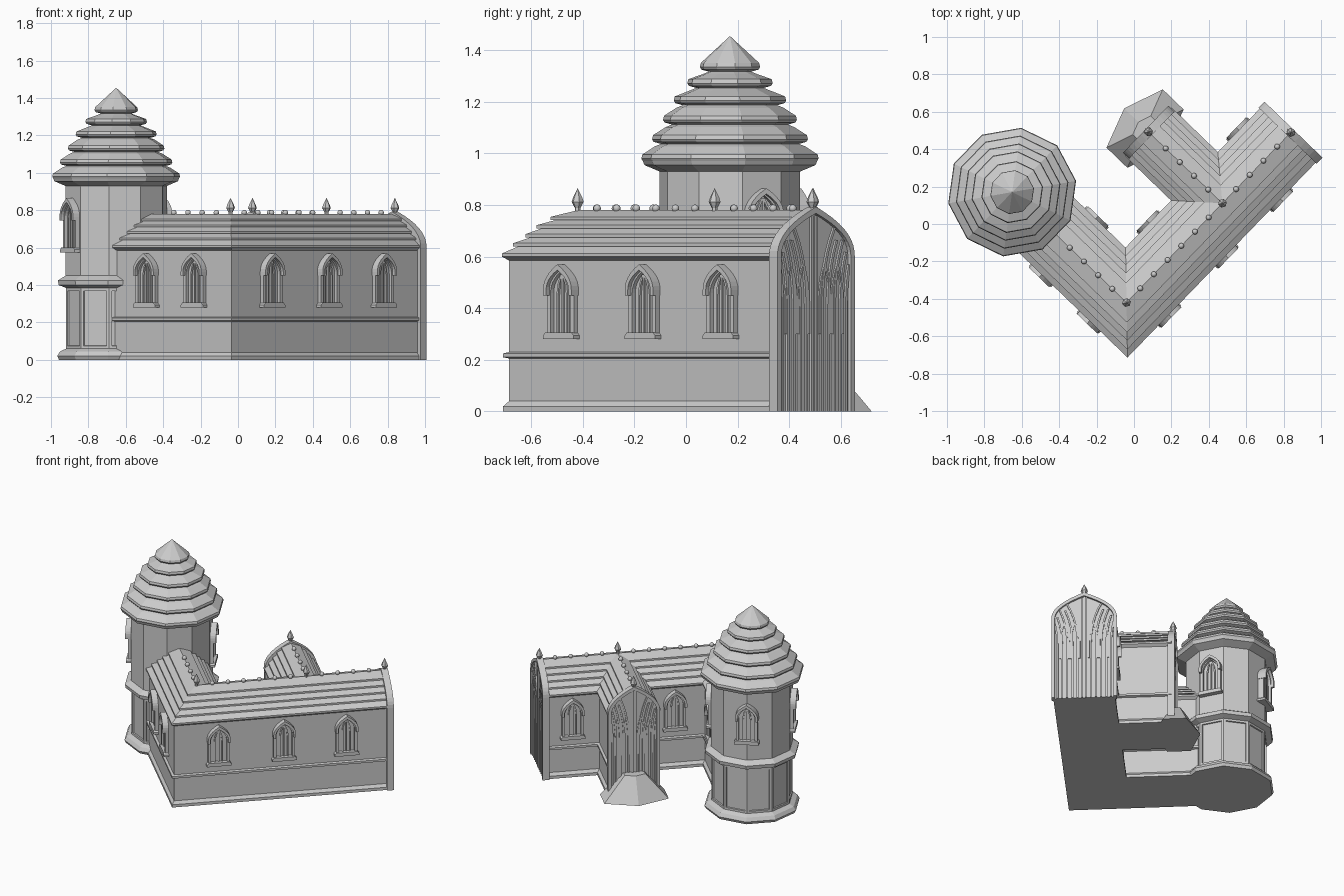
import bpy, bmesh, math
from mathutils import Matrix, Vector

cube = bpy.data.objects.get("Cube")
if cube:
    bpy.data.objects.remove(cube)

stone = bpy.data.materials.new("pale_grey_stone")
stone.use_nodes = True
GREY = (0.6, 0.6, 0.6, 1)
stone.diffuse_color = GREY
stone.node_tree.nodes["Principled BSDF"].inputs["Base Color"].default_value = GREY

# Plan frame: origin under the ridge corner, x along the long wing, y along the short wings
PLAN = Matrix.Translation((-0.04, -0.42, 0)) @ Matrix.Rotation(math.radians(46), 4, 'Z')
LONG, CROSS, SHORT, STEP = 1.265, 0.738, 0.85, 0.1054
CROSS_LEN = 0.55


def add(name, bm, mat=Matrix(), smooth=False):
    bm.transform(PLAN @ mat)
    bmesh.ops.recalc_face_normals(bm, faces=bm.faces)
    me = bpy.data.meshes.new(name)
    bm.to_mesh(me)
    bm.free()
    me.materials.append(stone)
    for p in me.polygons:
        p.use_smooth = smooth
    ob = bpy.data.objects.new(name, me)
    bpy.context.collection.objects.link(ob)
    return ob


def facing(x, y, angle):
    """Frame whose x axis points out of a wall at the given plan angle."""
    return Matrix.Translation((x, y, 0)) @ Matrix.Rotation(math.radians(angle), 4, 'Z')


def slab(bm, pts, s0, s1, mitre=0):
    """Extrude an (across, height) outline along x, with a mitred start."""
    a = [bm.verts.new((s0 + mitre * o, o, z)) for o, z in pts]
    b = [bm.verts.new((s1, o, z)) for o, z in pts]
    n = len(pts)
    for i in range(n):
        j = (i + 1) % n
        bm.faces.new((a[i], a[j], b[j], b[i]))
    bm.faces.new(a)
    bm.faces.new(b)


def band(bm, outer, inner, s0, s1):
    """Solid strip between two matching paths."""
    rings = [[bm.verts.new((s, *p)) for s, p in
              ((s0, o), (s1, o), (s1, i), (s0, i))] for o, i in zip(outer, inner)]
    for r, q in zip(rings, rings[1:]):
        for k in range(4):
            bm.faces.new((r[k], r[k - 1], q[k - 1], q[k]))
    bm.faces.new(rings[0])
    bm.faces.new(rings[-1])


def rib(bm, path, width, s0, s1):
    h = width / 2
    band(bm, [(o - h, z) for o, z in path], [(o + h, z) for o, z in path], s0, s1)


def arch(hw, base, spring, top, n=9):
    """Pointed arch outline from one foot to the other."""
    side = [(hw, base)]
    for i in range(n):
        t = i / n
        side.append((hw * (1 - t ** 2.2), spring + (top - spring) * t))
    return side + [(0, top)] + [(-o, z) for o, z in reversed(side)]


# Wings: walls with plinth and string course under a tiered roof
def wing_outline(hw):
    w, t = hw - 0.02, hw - 0.004
    half = [(t, 0), (t, 0.02), (w, 0.04), (w, 0.205), (t, 0.21), (t, 0.225),
            (w, 0.23), (w, 0.585)]
    tiers = [(1, 0.6), (0.85, 0.64), (0.69, 0.675), (0.54, 0.71), (0.36, 0.742)]
    for i, (f, z) in enumerate(tiers):
        half += [(f * hw, z), (f * hw, z + 0.012)]
        if i < 4:
            half.append(((tiers[i + 1][0] - 0.07) * hw, tiers[i + 1][1]))
    return half + [(0, 0.78)] + [(-o, z) for o, z in reversed(half)]


SWAP = Matrix(((0, 1, 0, 0), (1, 0, 0, 0), (0, 0, 1, 0), (0, 0, 0, 1)))
for name, hw, end, mitre, mat in (
        ("long_wing", 0.208, LONG, 1, Matrix()),
        ("tower_wing", 0.208, SHORT, 1, SWAP),
        ("porch_wing", 0.18, CROSS_LEN, 0, Matrix.Translation((CROSS, 0, 0)) @ SWAP)):
    bm = bmesh.new()
    slab(bm, wing_outline(hw), 0, end, mitre)
    add(name, bm, mat)


# Gable ends: arched frame, panel and branching ribs
def gable(name, hw, mat):
    bm = bmesh.new()
    slab(bm, arch(hw - 0.01, 0, 0.6, 0.78), -0.02, 0.004)
    band(bm, arch(hw, 0, 0.6, 0.793), arch(hw - 0.022, 0, 0.6, 0.768), -0.025, 0.02)
    for side in (-1, 1):
        for f in (0.06, 0.2, 0.36, 0.52, 0.68, 0.82):
            path = [(side * f * hw, 0.0)]
            for i in range(9):
                t = i / 8
                z = 0.38 + 0.38 * t
                o = hw * (f + (0.45 * t ** 2.5 if f > 0.1 else 0))
                limit = hw * (1 - max(0, (z - 0.6) / 0.19) ** 2.2) - 0.012
                if o < limit:
                    path.append((side * o, z))
            rib(bm, path, 0.012, 0, 0.013)
        # small lancets between the upright ribs
        for f in (0.28, 0.6):
            pts = arch(0.16 * hw, 0.3, 0.42, 0.58, 5)
            inner = arch(0.11 * hw, 0.3, 0.42, 0.56, 5)
            shift = side * f * hw
            band(bm, [(o + shift, z) for o, z in pts],
                 [(o + shift, z) for o, z in inner], 0, 0.011)
    add(name, bm, mat)


gable("long_gable", 0.216, facing(LONG, 0, 0))
gable("porch_gable", 0.175, facing(CROSS, CROSS_LEN, 90))

# Flared hexagonal step at the porch door
bm = bmesh.new()
bmesh.ops.create_cone(bm, cap_ends=True, segments=6, radius1=0.25, radius2=0.08, depth=0.17)
bm.transform(Matrix.Translation((CROSS, CROSS_LEN + 0.025, 0.085)) @ Matrix.Diagonal((1, 0.62, 1, 1)))
add("porch_step", bm)

# Tower: ten-sided lathe with stepped spire
TOWER_ROT = math.radians(10 - 46)
profile = [(0.31, 0), (0.32, 0.02), (0.305, 0.045), (0.272, 0.06), (0.272, 0.385),
           (0.312, 0.4), (0.316, 0.425), (0.275, 0.45), (0.275, 0.93), (0.335, 0.955)]
tiers = [(0.347, 0.97), (0.305, 1.045), (0.262, 1.12), (0.22, 1.195), (0.167, 1.262), (0.118, 1.325)]
for i, (r, z) in enumerate(tiers):
    profile += [(r - 0.006, z), (r, z + 0.01), (r - 0.004, z + 0.026)]
    if i < 5:
        nr, nz = tiers[i + 1]
        profile += [(nr - 0.01, nz - 0.018), (nr - 0.035, nz - 0.008)]
bm = bmesh.new()
rings = []
for r, z in profile:
    rings.append([bm.verts.new((r * math.cos(TOWER_ROT + k * math.tau / 10),
                                r * math.sin(TOWER_ROT + k * math.tau / 10), z)) for k in range(10)])
tip = bm.verts.new((0, 0, 1.455))
bm.faces.new(rings[0])
panels = []
for i, (r, q) in enumerate(zip(rings, rings[1:])):
    for k in range(10):
        f = bm.faces.new((r[k - 1], r[k], q[k], q[k - 1]))
        if i == 3:
            panels.append(f)
for k in range(10):
    bm.faces.new((rings[-1][k - 1], rings[-1][k], tip))
bmesh.ops.recalc_face_normals(bm, faces=bm.faces)
bmesh.ops.inset_individual(bm, faces=panels, thickness=0.022, depth=0)
bmesh.ops.inset_individual(bm, faces=panels, thickness=0.003, depth=-0.008)
add("tower", bm, Matrix.Translation((0, SHORT, 0)))


# Windows: pointed frame, pane, mullions, sill and projecting hood
def window(name, mat, z0=0.28):
    bm = bmesh.new()
    slab(bm, arch(0.06, 0.02, 0.18, 0.27, 6), -0.02, 0.004)
    band(bm, arch(0.072, 0.01, 0.18, 0.285, 6), arch(0.053, 0.01, 0.18, 0.262, 6), -0.02, 0.022)
    band(bm, arch(0.076, 0.17, 0.19, 0.29, 6), arch(0.06, 0.17, 0.19, 0.268, 6), -0.02, 0.04)
    for o in (-0.026, 0, 0.026):
        rib(bm, [(o, 0.02), (o, 0.17), (o * 0.8, 0.21), (o * 0.2, 0.25)], 0.009, 0, 0.013)
    slab(bm, [(0.082, 0), (0.082, 0.014), (0.07, 0.026), (-0.07, 0.026),
              (-0.082, 0.014), (-0.082, 0)], -0.02, 0.034)
    add(name, bm, mat @ Matrix.Translation((0, 0, z0)))


WALL = 0.188
for i, u in enumerate((0.11, 0.55, 0.97)):
    window(f"long_wing_outer_window_{i + 1}", facing(u, -WALL, -90))
for i, u in enumerate((0.39, 1.08)):
    window(f"long_wing_inner_window_{i + 1}", facing(u, WALL, 90))
for i, v in enumerate((0.074, 0.43)):
    window(f"tower_wing_outer_window_{i + 1}", facing(-WALL, v, 180))
window("tower_wing_inner_window", facing(WALL, 0.43, 0))
for i, (angle, dist) in enumerate(((28, 0.262), (118, 0.272), (208, 0.262))):
    mat = facing(0, SHORT, angle - 46) @ Matrix.Translation((dist, 0, 0))
    window(f"tower_window_{i + 1}", mat, 0.575)

# Ridge beads
beads = [(STEP * k, 0) for k in range(1, 12) if k != 7]
beads += [(0, STEP * k) for k in range(1, 5)]
beads += [(CROSS, STEP * k) for k in range(1, 5)]
bm = bmesh.new()
for x, y in beads:
    bmesh.ops.create_uvsphere(bm, u_segments=12, v_segments=8, radius=0.015,
                              matrix=Matrix.Translation((x, y, 0.787)))
add("ridge_beads", bm, smooth=True)

# Bud-shaped finials at ridge ends and crossings
bm = bmesh.new()
for x, y in ((0, 0), (CROSS, 0), (LONG, 0), (CROSS, CROSS_LEN)):
    for r1, r2, z, h in ((0.011, 0.011, 0.765, 0.025), (0.009, 0.024, 0.785, 0.027),
                         (0.024, 0.018, 0.812, 0.018), (0.018, 0, 0.83, 0.036)):
        bmesh.ops.create_cone(bm, cap_ends=True, segments=6, radius1=r1, radius2=r2, depth=h,
                              matrix=Matrix.Translation((x, y, z + h / 2)))
add("finials", bm)
